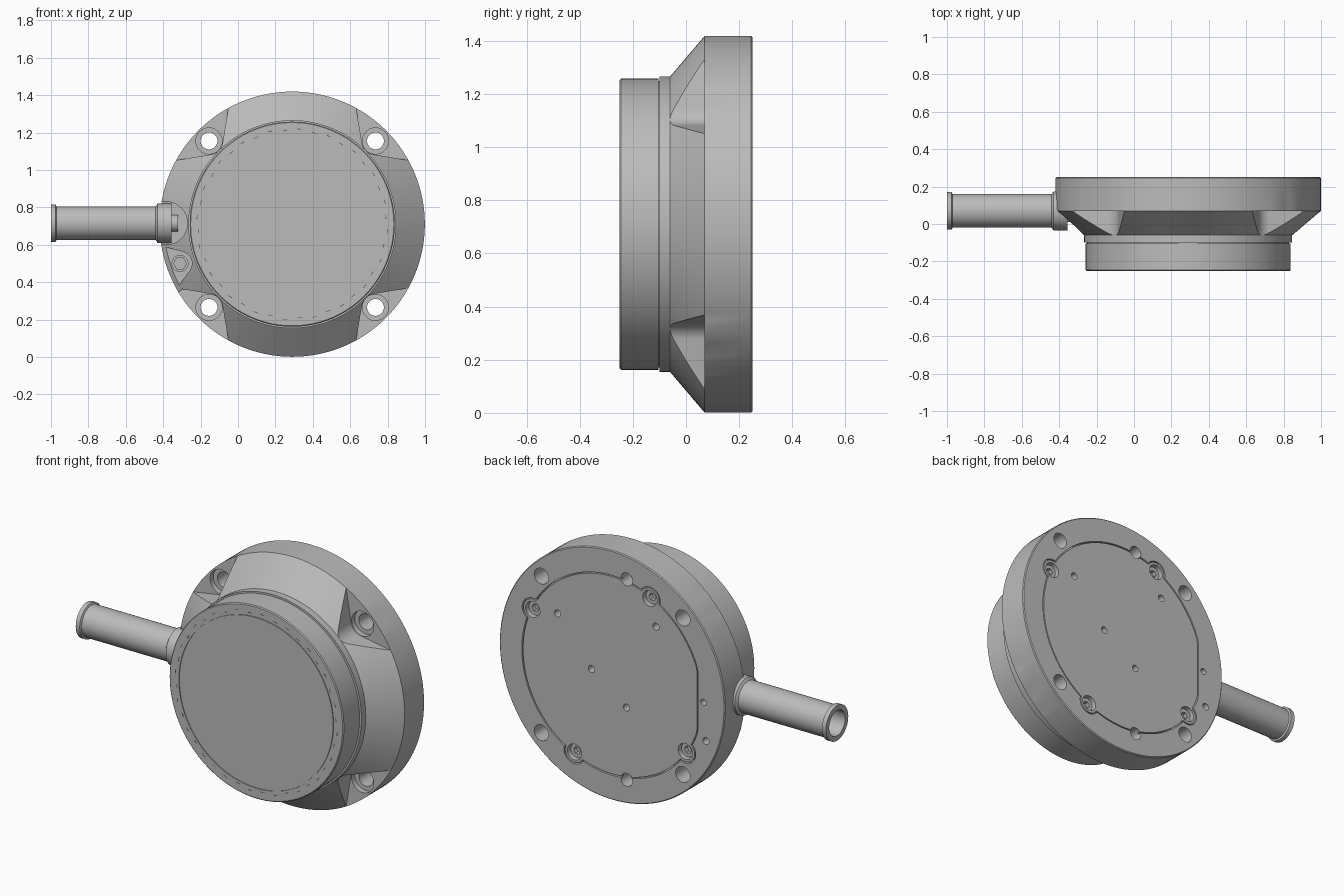
import bpy, bmesh, math
from mathutils import Matrix, Vector

old = bpy.data.objects.get("Cube")
if old:
    bpy.data.objects.remove(old, do_unlink=True)

CX, CZ = 0.29, 0.71          # axis of the round body
BACK, FLOOR = 0.25, 0.07     # rear face and pocket floor


def material(name, value):
    m = bpy.data.materials.new(name)
    m.use_nodes = True
    m.diffuse_color = (value, value, value, 1)
    m.node_tree.nodes["Principled BSDF"].inputs["Base Color"].default_value = m.diffuse_color
    return m


GREY = material("machined grey", 0.5)
DARK = material("dark slot grey", 0.12)


def finish(name, bm, mat=GREY):
    bmesh.ops.remove_doubles(bm, verts=bm.verts, dist=1e-5)
    bmesh.ops.recalc_face_normals(bm, faces=bm.faces)
    me = bpy.data.meshes.new(name)
    bm.to_mesh(me)
    bm.free()
    me.materials.append(mat)
    ob = bpy.data.objects.new(name, me)
    bpy.context.collection.objects.link(ob)
    return ob


def lathe(name, profile, axis, center, steps=128):
    """Spin (radius, position) points about the X or Y axis."""
    bm = bmesh.new()
    side = Vector((0, 0, 1))
    verts = [bm.verts.new(Vector(center) + side * r + axis * p) for r, p in profile]
    edges = [bm.edges.new(pair) for pair in zip(verts, verts[1:])]
    bmesh.ops.spin(bm, geom=verts + edges, cent=center, axis=axis,
                   angle=math.tau, steps=steps, use_duplicate=False)
    return finish(name, bm)


def prism(name, outline, y0, y1, mat=GREY):
    """Extrude an outline, given relative to the body axis, along y."""
    bm = bmesh.new()
    face = bm.faces.new([bm.verts.new((CX + x, y0, CZ + z)) for x, z in outline])
    new = bmesh.ops.extrude_face_region(bm, geom=[face])["geom"]
    bmesh.ops.translate(bm, vec=(0, y1 - y0, 0),
                        verts=[v for v in new if isinstance(v, bmesh.types.BMVert)])
    return finish(name, bm, mat)


def circle(x, z, r, n=32):
    return [(x + r * math.cos(math.tau * i / n), z + r * math.sin(math.tau * i / n))
            for i in range(n)]


def wedge(x, z, r, spread):
    """Rounded pocket that opens outwards from the body axis."""
    phi = math.atan2(z, x)
    start, end = phi + spread + math.pi / 2, phi + math.tau - spread - math.pi / 2
    pts = []
    for i in range(17):
        a = start + (end - start) * i / 16
        pts.append((x + r * math.cos(a), z + r * math.sin(a)))
    first, last = pts[0], pts[-1]
    far = lambda p, a: (p[0] + 0.5 * math.cos(a), p[1] + 0.5 * math.sin(a))
    return [far(first, phi + spread)] + pts + [far(last, phi - spread)]


def boolean(ob, tool, operation="DIFFERENCE"):
    mod = ob.modifiers.new("cut", "BOOLEAN")
    mod.operation, mod.solver, mod.object = operation, "EXACT", tool
    bpy.context.view_layer.objects.active = ob
    bpy.ops.object.modifier_apply(modifier=mod.name)
    bpy.data.objects.remove(tool, do_unlink=True)


def cut(ob, outline, y0, y1):
    boolean(ob, prism("cutter", outline, y0, y1))


def plate_outline(r, flat):
    return [(max(x, -flat), z) for x, z in circle(0, 0, r, 128)]


X, Y = Vector((1, 0, 0)), Vector((0, 1, 0))

# Flanged body with conical shoulder
body = lathe("flanged_body", [
    (0, BACK), (0.704, BACK), (0.709, 0.245), (0.709, FLOOR), (0.556, -0.06),
    (0.556, -0.099), (0.3, -0.099), (0, -0.099)], Y, (CX, 0, CZ))

# Front cap with a fine groove around its face
cap = lathe("front_cap", [
    (0, -0.09), (0.54, -0.09), (0.54, -0.104), (0.548, -0.104), (0.548, -0.245),
    (0.543, -0.25), (0.487, -0.25), (0.487, -0.245), (0.483, -0.245),
    (0.483, -0.25), (0, -0.25)], Y, (CX, 0, CZ))

# Four bolt pockets with counterbored through holes
bolts = [(sx * 0.445, sz * 0.445) for sx in (-1, 1) for sz in (-1, 1)]
for x, z in bolts:
    cut(body, wedge(x, z, 0.073, math.radians(54.5)), -0.3, FLOOR)
    cut(body, circle(x, z, 0.07), 0, 0.1)
    cut(body, circle(x, z, 0.045), 0, 0.3)

# Clearance slot for the pipe and pocket for the small screw
cut(body, wedge(-0.675, 0.005, 0.115, 0), -0.3, FLOOR)
cut(body, wedge(-0.6, -0.21, 0.064, math.radians(35)), -0.3, 0.05)

# Rear cover set in a recess, with a lobe at each screw
screws = [(0.5, 0.24), (-0.237, 0.5), (0.237, -0.5), (-0.46, -0.31)]
cut(body, plate_outline(0.568, 0.54), 0.23, 0.3)
cover = prism("rear_cover", plate_outline(0.561, 0.533), 0.228, 0.249)
for x, z in screws:
    cut(body, circle(x, z, 0.066), 0.23, 0.3)
    boolean(cover, prism("lobe", circle(x, z, 0.059), 0.228, 0.249), "UNION")
for x, z in screws:
    cut(cover, circle(x, z, 0.045), 0.2, 0.3)
    cut(body, circle(x, z, 0.045), 0.19, 0.3)
    # Screw heads
    head = prism("cover_screw", circle(x, z, 0.041), 0.18, 0.225)
    cut(head, circle(x, z, 0.022, 6), 0.2, 0.3)

# Blind holes in the rear face
holes = [(-0.092, 0.57, 0.037), (-0.092, -0.57, 0.037), (0.344, 0.26, 0.02),
         (-0.275, 0.35, 0.02), (0.13, 0, 0.02), (-0.09, -0.16, 0.02),
         (-0.575, 0, 0.018), (-0.59, -0.216, 0.02)]
for x, z, r in holes:
    for part in (body, cover):
        cut(part, circle(x, z, r, 20), 0.17, 0.3)

# Small socket screw beside the pipe
screw = prism("side_screw", circle(-0.6, -0.21, 0.045), 0.01, 0.08)
cut(screw, circle(-0.6, -0.21, 0.034, 6), -0.02, 0.03)

# Hollow side pipe with end lip, collar and inner plug
lathe("side_pipe", [
    (0, -0.7), (0.068, -0.7), (0.072, -1), (0.1, -1), (0.1, -0.975), (0.09, -0.97),
    (0.09, -0.44), (0.105, -0.43), (0.105, -0.355), (0.045, -0.355),
    (0.045, -0.32), (0, -0.32)], X, (0, 0.07, CZ + 0.005), 64)

# Ring of short marks on the cap face
for i in range(40):
    a = math.tau * (i + 0.5) / 40
    r = 0.502 + 0.008 * (i % 2)
    box = [Matrix.Rotation(a, 2) @ Vector((r + dx, dz))
           for dx, dz in ((-0.002, -0.012), (0.002, -0.012), (0.002, 0.012), (-0.002, 0.012))]
    prism("cap_mark", box, -0.2505, -0.249, DARK)

# Smooth the rounds, keep the edges
bpy.ops.object.select_all(action="DESELECT")
for ob in bpy.context.collection.objects:
    if ob.type == "MESH" and ob.data.materials and ob.data.materials[0] in (GREY, DARK):
        ob.select_set(True)
        bpy.context.view_layer.objects.active = ob
bpy.ops.object.shade_smooth_by_angle(angle=math.radians(30))
